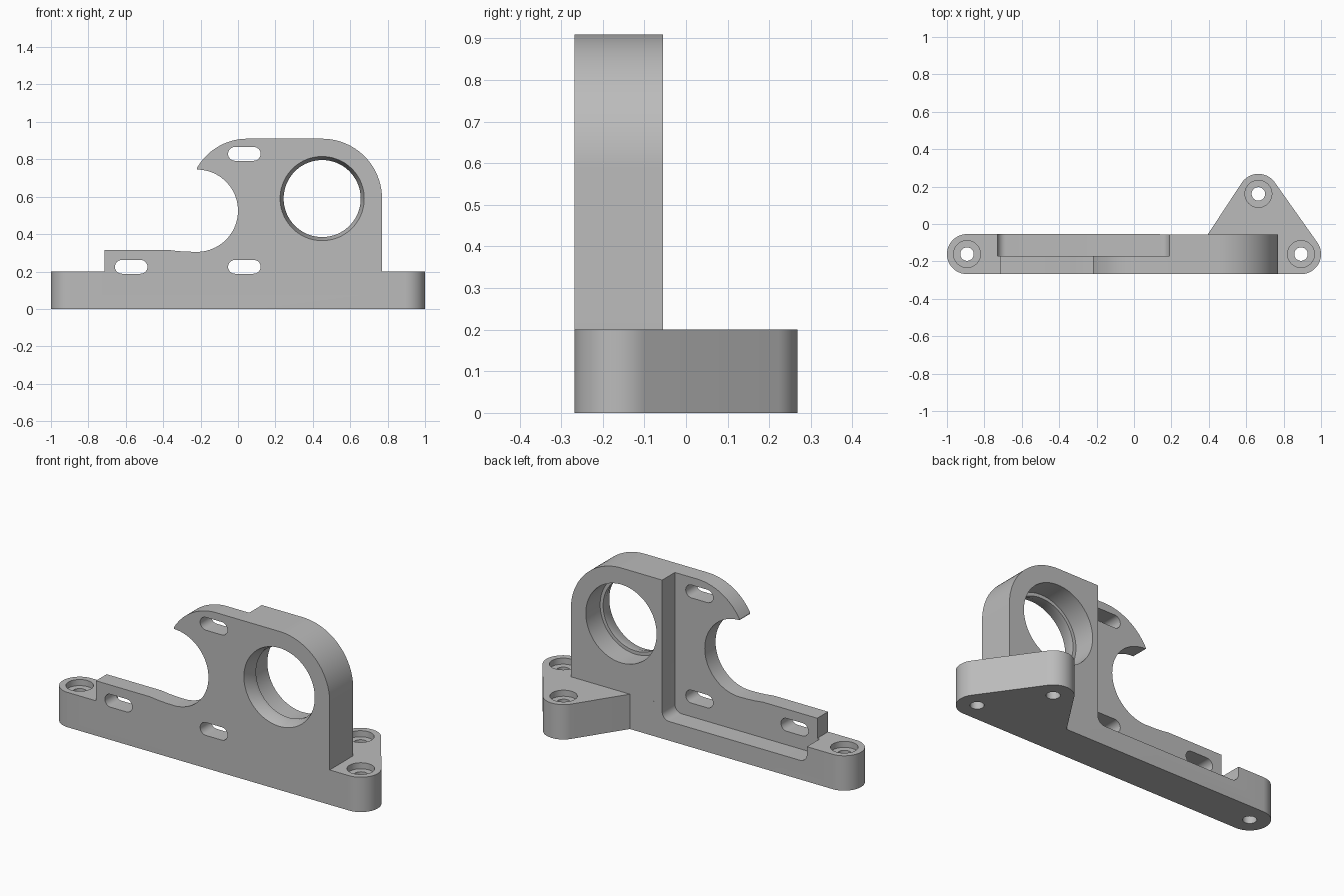
import bpy, bmesh
from math import pi, sin, cos, radians
from mathutils import Matrix, Vector

cube = bpy.data.objects.get("Cube")
if cube:
    bpy.data.objects.remove(cube, do_unlink=True)

FRONT, BACK, WEB = -0.268, -0.055, -0.17     # depth planes of the upright
BASE_H, FOOT_R = 0.2, 0.107
SCREWS = [(-0.893, -0.161), (0.893, -0.161), (0.665, 0.161)]
BORE = (0.45, 0.59)

grey = bpy.data.materials.new("plain grey")
grey.use_nodes = True
colour = (0.5, 0.5, 0.5, 1)
grey.diffuse_color = colour
grey.node_tree.nodes["Principled BSDF"].inputs["Base Color"].default_value = colour


def arc(centre, r, start, end, n=24):
    """Points along an arc, angles in degrees."""
    angles = [radians(start + (end - start) * i / n) for i in range(n + 1)]
    return [(centre[0] + r * cos(a), centre[1] + r * sin(a)) for a in angles]


def finish(name, bm):
    bmesh.ops.recalc_face_normals(bm, faces=bm.faces)
    mesh = bpy.data.meshes.new(name)
    bm.to_mesh(mesh)
    bm.free()
    mesh.materials.append(grey)
    obj = bpy.data.objects.new(name, mesh)
    bpy.context.collection.objects.link(obj)
    return obj


def prism(name, outline, lo, hi, upright=False):
    """Extrude an outline along z, or along y when upright."""
    bm = bmesh.new()
    place = (lambda a, b: (a, lo, b)) if upright else (lambda a, b: (a, b, lo))
    face = bm.faces.new([bm.verts.new(place(a, b)) for a, b in outline])
    geom = bmesh.ops.extrude_face_region(bm, geom=[face])["geom"]
    shift = Vector((0, hi - lo, 0) if upright else (0, 0, hi - lo))
    bmesh.ops.translate(bm, vec=shift, verts=[v for v in geom if isinstance(v, bmesh.types.BMVert)])
    return finish(name, bm)


def turned(name, profile, matrix, n=64):
    """Solid of revolution from (height, radius) pairs."""
    bm = bmesh.new()
    rings = [[bm.verts.new(matrix @ Vector((r * cos(2 * pi * i / n), r * sin(2 * pi * i / n), h)))
              for i in range(n)] for h, r in profile]
    for a, b in zip(rings, rings[1:]):
        for i in range(n):
            j = (i + 1) % n
            bm.faces.new((a[i], a[j], b[j], b[i]))
    bm.faces.new(rings[0])
    bm.faces.new(rings[-1])
    return finish(name, bm)


def combine(target, tool, operation):
    mod = target.modifiers.new(operation, 'BOOLEAN')
    mod.operation = operation
    mod.solver = 'EXACT'
    mod.object = tool
    bpy.context.view_layer.objects.active = target
    bpy.ops.object.modifier_apply(modifier=mod.name)
    bpy.data.objects.remove(tool, do_unlink=True)


# Base bar with the triangular rear foot
left, right, rear = SCREWS
plan = (arc(left, FOOT_R, 90, 270) + arc(right, FOOT_R, -90, 35)
        + arc(rear, FOOT_R, 35, 145) + [(0.395, BACK)])
bracket = prism("bearing_bracket", plan, 0, BASE_H)

# Upright plate with the hooked cut-out
silhouette = ([(-0.715, 0.08), (0.77, 0.08)] + arc(BORE, 0.32, 0, 90)
              + arc((0.05, 0.6), 0.31, 90, 150.5)
              + arc((-0.22, 0.525), 0.22, 90, -90, 40)
              + [(-0.27, 0.306), (-0.32, 0.309), (-0.37, 0.315), (-0.715, 0.315)])
combine(bracket, prism("upright", silhouette, FRONT, BACK, True), 'UNION')

# Rear pocket that thins the left part of the plate
pocket = ([(-0.73, 1.1)] + arc((-0.685, 0.155), 0.045, 180, 270, 8)
          + arc((0.145, 0.155), 0.045, 270, 360, 8) + [(0.19, 1.1)])
combine(bracket, prism("pocket", pocket, WEB, 0.02, True), 'DIFFERENCE')

# Slots through the thin web
for x, z in [(0.034, 0.829), (0.034, 0.225), (-0.571, 0.225)]:
    r, half = 0.037, 0.05
    slot = arc((x + half, z), r, -90, 90, 16) + arc((x - half, z), r, 90, 270, 16)
    combine(bracket, prism("slot", slot, -0.4, -0.1, True), 'DIFFERENCE')

# Large bore: tapered mouth, narrow lip, wide rear seat
along_y = Matrix.Translation((BORE[0], 0, BORE[1])) @ Matrix.Rotation(-pi / 2, 4, 'X')
bore = [(-0.3, 0.225), (FRONT, 0.225), (-0.21, 0.206), (-0.185, 0.206), (-0.185, 0.225), (0, 0.225)]
combine(bracket, turned("bore", bore, along_y, 80), 'DIFFERENCE')

# Counterbored screw holes
hole = [(-0.05, 0.036), (0.165, 0.036), (0.165, 0.072), (0.25, 0.072)]
for x, y in SCREWS:
    combine(bracket, turned("screw_hole", hole, Matrix.Translation((x, y, 0)), 40), 'DIFFERENCE')

bpy.ops.object.select_all(action='DESELECT')
bracket.select_set(True)
bpy.context.view_layer.objects.active = bracket
bpy.ops.object.shade_smooth_by_angle(angle=radians(25))
